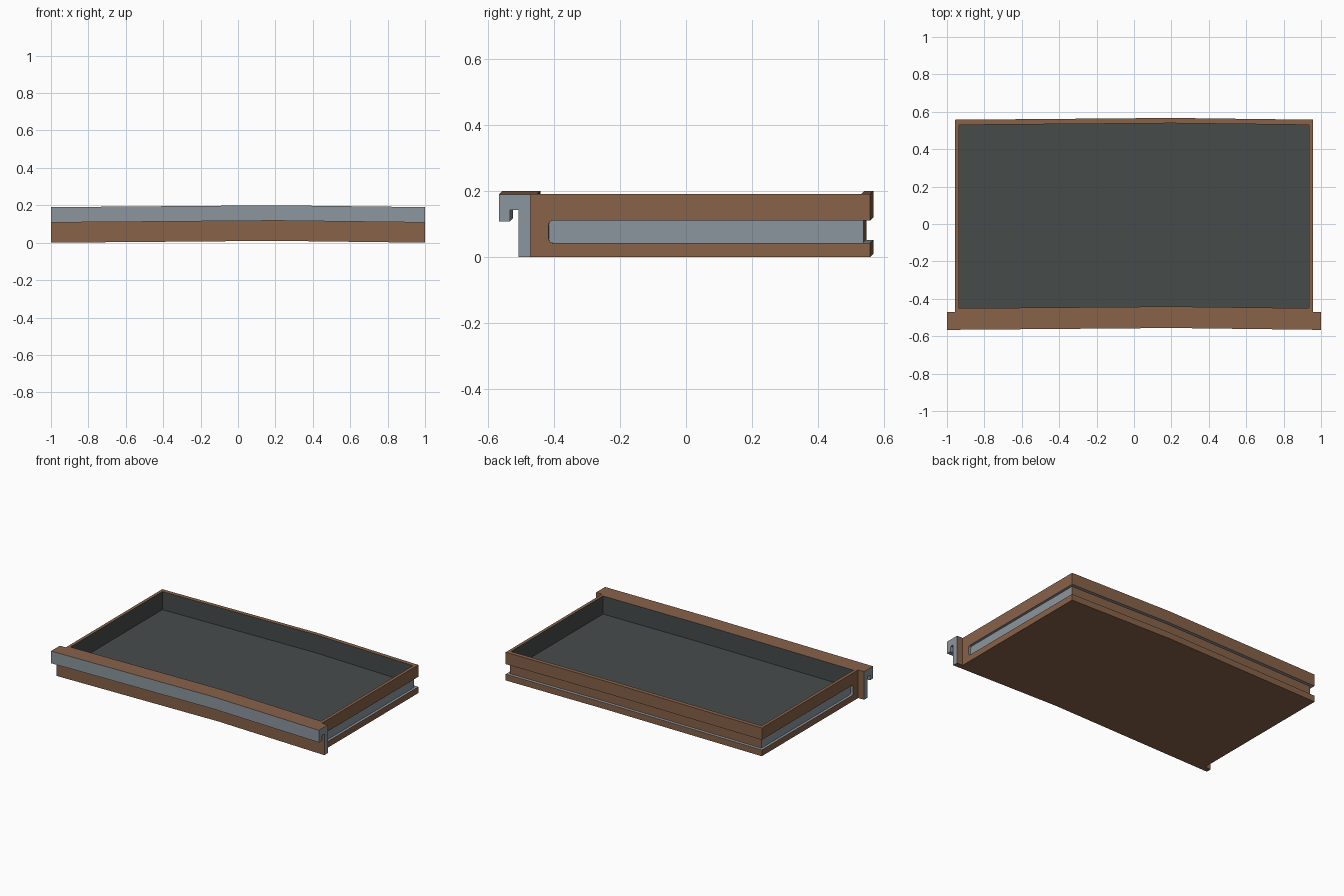
import bpy, bmesh

if "Cube" in bpy.data.objects:
    bpy.data.objects.remove(bpy.data.objects["Cube"])

def material(name, rgb):
    m = bpy.data.materials.new(name)
    m.diffuse_color = (*rgb, 1)
    m.use_nodes = True
    m.node_tree.nodes["Principled BSDF"].inputs["Base Color"].default_value = m.diffuse_color
    return m

MATS = [material("brown wood", (0.243, 0.122, 0.066)),
        material("grey metal", (0.263, 0.307, 0.342)),
        material("dark lining", (0.062, 0.072, 0.071))]
BROWN, GREY, DARK = 0, 1, 2
KINK, RISE = 0.2, 0.01

def make_object(name, bm):
    mesh = bpy.data.meshes.new(name)
    bmesh.ops.recalc_face_normals(bm, faces=bm.faces[:])
    bm.to_mesh(mesh)
    bm.free()
    for m in MATS:
        mesh.materials.append(m)
    ob = bpy.data.objects.new(name, mesh)
    bpy.context.scene.collection.objects.link(ob)
    return ob

def prism(name, outline, x0, x1):
    """Extrude a (y, z) outline along x."""
    bm = bmesh.new()
    a = [bm.verts.new((x0, y, z)) for y, z in outline]
    b = [bm.verts.new((x1, y, z)) for y, z in outline]
    bm.faces.new(a)
    bm.faces.new(b[::-1])
    n = len(a)
    for i in range(n):
        j = (i + 1) % n
        bm.faces.new((a[i], b[i], b[j], a[j]))
    return make_object(name, bm)

def rect(y0, y1, z0, z1):
    return [(y0, z0), (y1, z0), (y1, z1), (y0, z1)]

def finish(ob, rule):
    """Colour faces by rule, then push the long walls up and back at the kink."""
    bm = bmesh.new()
    bm.from_mesh(ob.data)
    bm.normal_update()
    for f in bm.faces:
        f.material_index = rule(f.calc_center_median(), f.normal)
        f.smooth = False
    bmesh.ops.bisect_plane(bm, geom=bm.verts[:] + bm.edges[:] + bm.faces[:],
                           plane_co=(KINK, 0, 0), plane_no=(1, 0, 0))
    for v in bm.verts:
        x = v.co.x
        t = (1 - x) / (1 - KINK) if x > KINK else (1 + x) / (1 + KINK)
        v.co.y += RISE * t - 0.001
        v.co.z += RISE * t
    bm.to_mesh(ob.data)
    bm.free()

# Drawer tray: solid block with the interior and the runner grooves cut out
tray = prism("drawer_tray", rect(-0.47, 0.558, 0, 0.19), -0.956, 0.956)
cutters = [prism("interior_cutter", rect(-0.45, 0.53, 0.068, 0.3), -0.935, 0.935),
           prism("back_groove_cutter", rect(0.537, 0.7, 0.042, 0.11), -1.2, 1.2)]
# side grooves with rounded front corners
groove = [(0.6, 0.042), (0.6, 0.11), (-0.403, 0.11), (-0.4115, 0.1065), (-0.415, 0.098),
          (-0.415, 0.054), (-0.4115, 0.0455), (-0.403, 0.042)]
for s in (-1, 1):
    cutters.append(prism("side_groove_cutter", groove, s * 0.939, s * 1.2))
for c in cutters:
    c.hide_render = True
    mod = tray.modifiers.new("cut", 'BOOLEAN')
    mod.operation = 'DIFFERENCE'
    mod.solver = 'EXACT'
    mod.object = c
bpy.context.view_layer.update()
cut = bpy.data.meshes.new_from_object(tray.evaluated_get(bpy.context.evaluated_depsgraph_get()))
tray.modifiers.clear()
tray.data = cut
cut.materials.clear()
for m in MATS:
    cut.materials.append(m)
for c in cutters:
    bpy.data.objects.remove(c)

def tray_colour(c, n):
    if abs(c.x) < 0.937 and -0.452 < c.y < 0.532 and 0.06 < c.z < 0.18:
        if abs(c.z - 0.11) > 0.001 or abs(n.z) < 0.5:
            return DARK
    if 0.04 < c.z < 0.112 and (abs(n.z) > 0.9 or 0.93 < abs(c.x) < 0.951):
        return GREY
    return BROWN

finish(tray, tray_colour)

# Front panel with the hooked pull along its top edge
panel = prism("front_panel", [(-0.47, 0), (-0.47, 0.19), (-0.565, 0.19), (-0.565, 0.108),
                              (-0.532, 0.108), (-0.532, 0.143), (-0.506, 0.143),
                              (-0.506, 0)], -1, 1)

def panel_colour(c, n):
    if abs(n.x) > 0.9:
        return GREY
    if c.y < -0.507 and c.z < 0.18:
        return GREY
    return BROWN

finish(panel, panel_colour)
